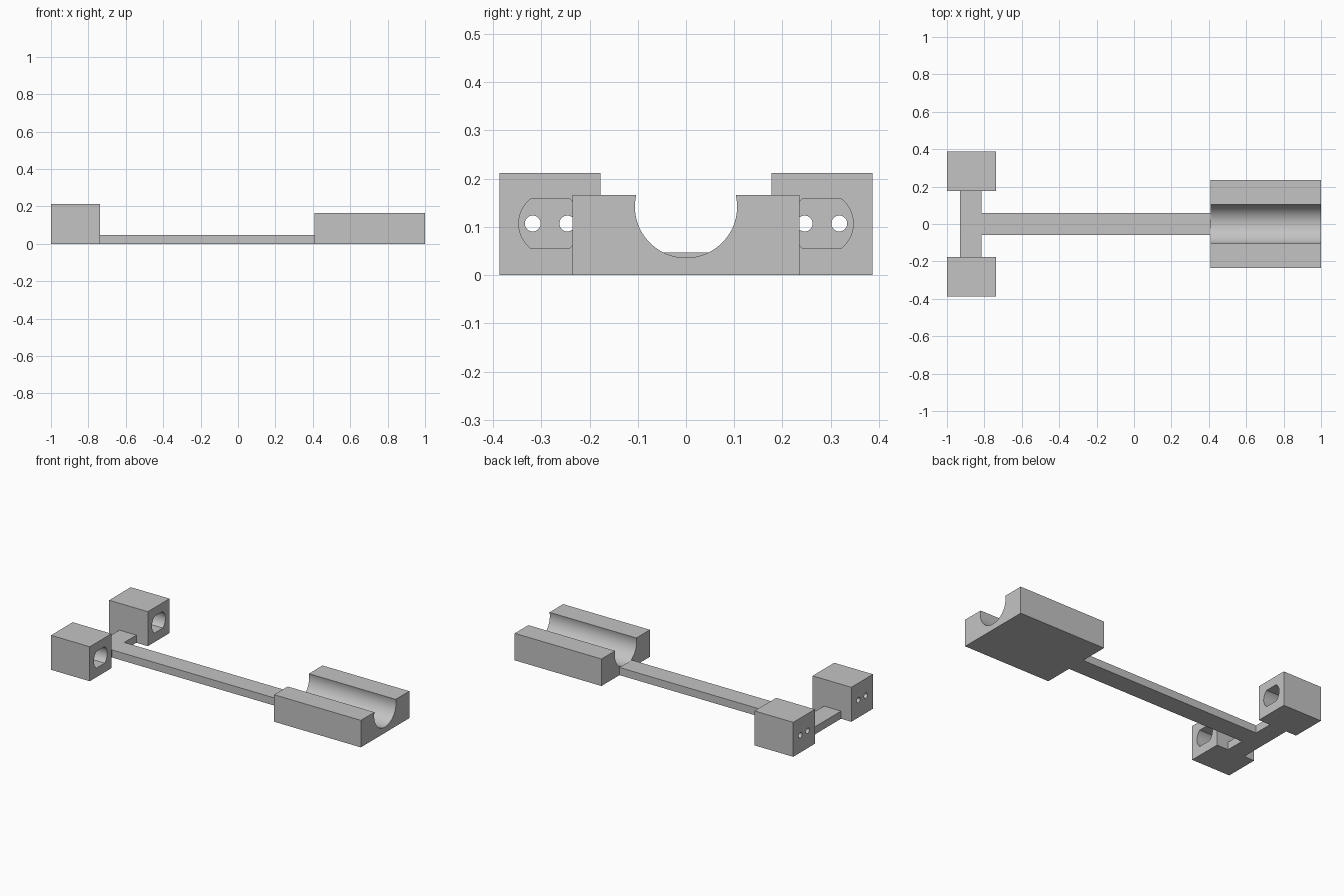
import bpy, bmesh, math
from mathutils import Vector

cube = bpy.data.objects.get("Cube")
if cube:
    bpy.data.objects.remove(cube, do_unlink=True)

grey = bpy.data.materials.new("plain_grey")
grey.use_nodes = True
grey.diffuse_color = (0.55, 0.55, 0.55, 1)
grey.node_tree.nodes["Principled BSDF"].inputs["Base Color"].default_value = (0.55, 0.55, 0.55, 1)


def prism(name, outline, axis, start, end):
    """Extrude a closed 2D outline along x (outline in y, z) or z (outline in x, y)."""
    place = (lambda a, b: (start, a, b)) if axis == "x" else (lambda a, b: (a, b, start))
    shift = Vector((end - start, 0, 0)) if axis == "x" else Vector((0, 0, end - start))
    bm = bmesh.new()
    face = bm.faces.new([bm.verts.new(place(a, b)) for a, b in outline])
    made = bmesh.ops.extrude_face_region(bm, geom=[face])["geom"]
    bmesh.ops.translate(bm, vec=shift, verts=[v for v in made if isinstance(v, bmesh.types.BMVert)])
    bmesh.ops.recalc_face_normals(bm, faces=bm.faces)
    mesh = bpy.data.meshes.new(name)
    bm.to_mesh(mesh)
    bm.free()
    mesh.materials.append(grey)
    obj = bpy.data.objects.new(name, mesh)
    bpy.context.collection.objects.link(obj)
    return obj


def arc(cy, cz, r, a0, a1, n):
    return [(cy + r * math.cos(a0 + (a1 - a0) * i / n),
             cz + r * math.sin(a0 + (a1 - a0) * i / n)) for i in range(n + 1)]


def smooth(obj):
    bpy.ops.object.select_all(action="DESELECT")
    obj.select_set(True)
    bpy.context.view_layer.objects.active = obj
    bpy.ops.object.shade_smooth_by_angle(angle=math.radians(30))


def cut(obj, cutter):
    cutter.hide_render = True
    mod = obj.modifiers.new("cut", "BOOLEAN")
    mod.operation = "DIFFERENCE"
    mod.solver = "EXACT"
    mod.object = cutter
    bpy.context.view_layer.objects.active = obj
    bpy.ops.object.modifier_apply(modifier=mod.name)
    bpy.data.objects.remove(cutter, do_unlink=True)


# T-shaped frame: long arm plus crossbar
half = [(0.41, 0.06), (-0.815, 0.06), (-0.815, 0.18), (-0.93, 0.18)]
prism("t_frame", half + [(x, -y) for x, y in reversed(half)], "z", 0, 0.047)

# Cradle with a round groove slightly deeper than half a circle
W, H, R, CZ = 0.235, 0.166, 0.106, 0.142
lip = math.asin((H - CZ) / R)
groove = arc(0, CZ, R, lip, -math.pi - lip, 56)
smooth(prism("cradle", [(-W, 0), (W, 0), (W, H)] + groove + [(-W, H)], "x", 0.41, 1))

# Motor holders: box, flat-sided round pocket, two wire holes
for name, side in (("left_motor_holder", 1), ("right_motor_holder", -1)):
    cy, cz = side * 0.282, 0.107
    w, top = 0.105, 0.212
    holder = prism(name, [(cy - w, 0), (cy + w, 0), (cy + w, top), (cy - w, top)], "x", -1, -0.737)
    a = math.asin(0.051 / 0.065)
    pocket = arc(cy, cz, 0.065, -a, a, 20) + arc(cy, cz, 0.065, math.pi - a, math.pi + a, 20)
    cut(holder, prism("pocket_cutter", pocket, "x", -0.94, -0.7))
    for off in (-0.036, 0.036):
        ring = arc(cy + off, cz, 0.0165, 0, math.tau, 32)[:-1]
        cut(holder, prism("hole_cutter", ring, "x", -1.05, -0.9))
    smooth(holder)
